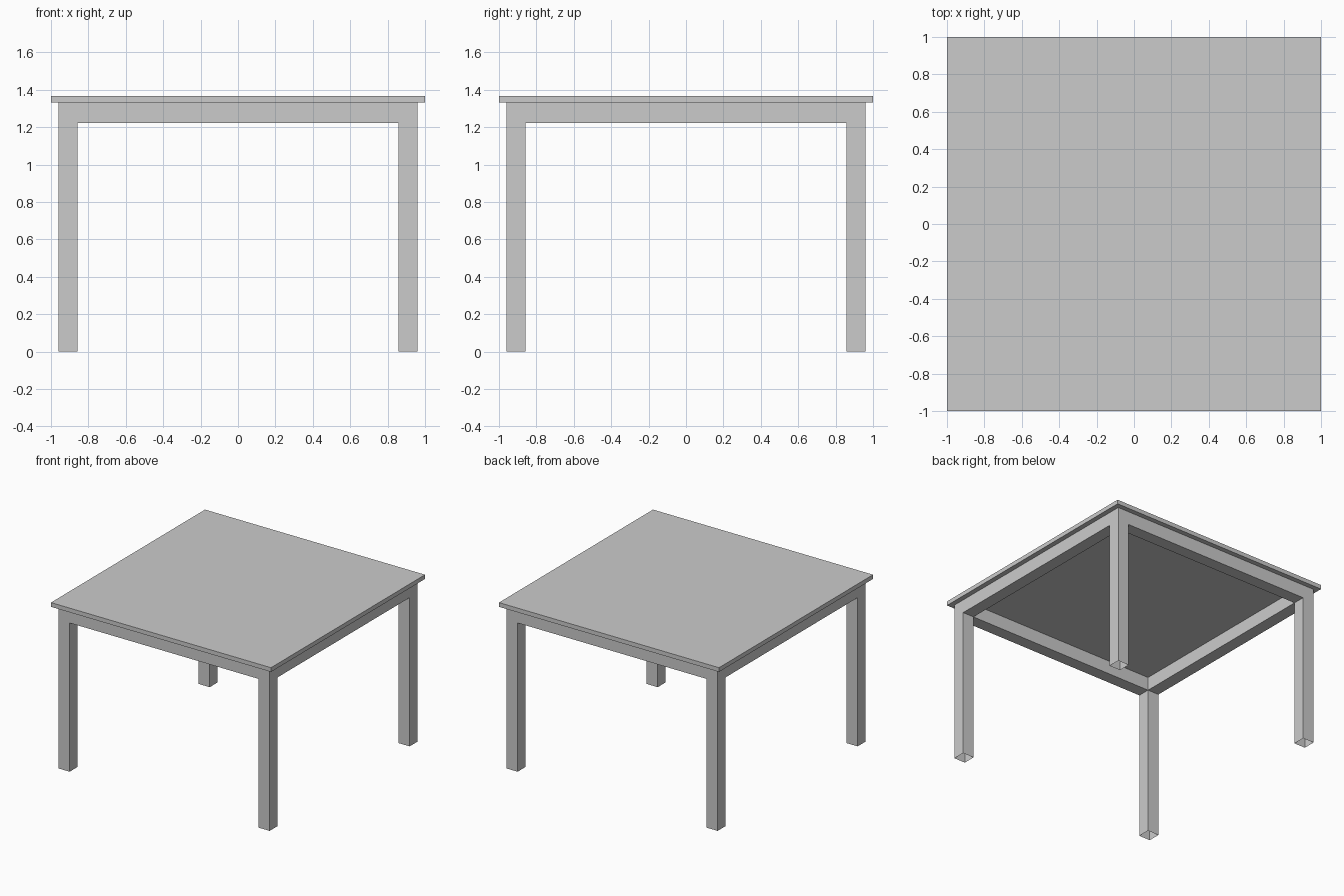
import bpy, bmesh
from mathutils import Vector

if "Cube" in bpy.data.objects:
    bpy.data.objects.remove(bpy.data.objects["Cube"])

OUT, INN = 0.96, 0.858           # leg outer and inner faces
Z_APRON, Z_TOP, Z_MAX = 1.222, 1.332, 1.367


def finish(bm, name):
    bmesh.ops.recalc_face_normals(bm, faces=bm.faces[:])
    me = bpy.data.meshes.new(name)
    bm.to_mesh(me)
    bm.free()
    ob = bpy.data.objects.new(name, me)
    bpy.context.collection.objects.link(ob)
    return ob


def extrude_edges(bm, edges, dz):
    geom = bmesh.ops.extrude_edge_only(bm, edges=edges)["geom"]
    verts = [g for g in geom if isinstance(g, bmesh.types.BMVert)]
    bmesh.ops.translate(bm, verts=verts, vec=(0, 0, dz))


# Tabletop slab
bm = bmesh.new()
bmesh.ops.create_cube(bm, size=1)
bmesh.ops.scale(bm, verts=bm.verts[:], vec=(2, 2, Z_MAX - Z_TOP))
bmesh.ops.translate(bm, verts=bm.verts[:], vec=(0, 0, (Z_MAX + Z_TOP) / 2))
finish(bm, "tabletop")

# Apron and legs: a 3 x 3 grid at the apron's lower edge
bm = bmesh.new()
bmesh.ops.create_grid(bm, x_segments=3, y_segments=3, size=OUT)
for v in bm.verts:
    snap = [(1 if c > 0 else -1) * (OUT if abs(c) > 0.6 else INN) for c in v.co.xy]
    v.co = Vector((*snap, Z_APRON))

# Open the middle, then pull the ring's borders up to the tabletop
middle = [f for f in bm.faces if f.calc_center_median().xy.length < 0.1]
bmesh.ops.delete(bm, geom=middle, context='FACES')
corners = [f for f in bm.faces if min(map(abs, f.calc_center_median().xy)) > 0.5]
leg_edges = [e for f in corners for e in f.edges]
border = [e for e in bm.edges if e.is_boundary]
extrude_edges(bm, border, Z_TOP - Z_APRON)

# Pull the corner squares down into legs with open feet
extrude_edges(bm, leg_edges, -Z_APRON)
bmesh.ops.delete(bm, geom=corners, context='FACES')
finish(bm, "apron_and_legs")
